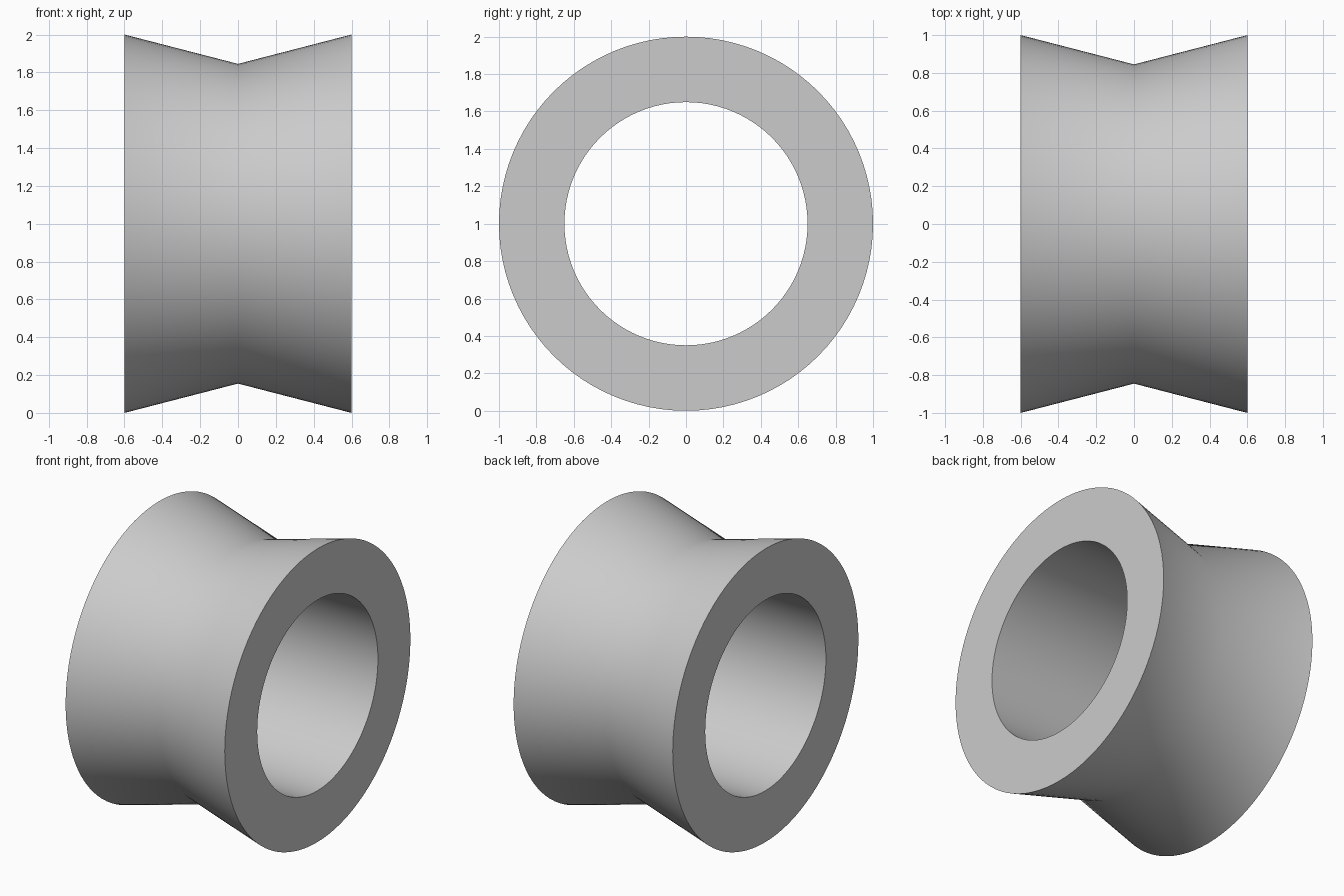
import bpy
import bmesh
import math
from mathutils import Vector

cube = bpy.data.objects.get("Cube")
if cube:
    bpy.data.objects.remove(cube, do_unlink=True)

HALF_WIDTH = 0.6
RIM_RADIUS = 1.0
GROOVE_RADIUS = 0.845
BORE_RADIUS = 0.65
SEGMENTS = 96

# Plain grey material
grey = bpy.data.materials.new("light_grey")
grey.use_nodes = True
colour = (0.6, 0.6, 0.6, 1.0)
grey.diffuse_color = colour
grey.node_tree.nodes["Principled BSDF"].inputs["Base Color"].default_value = colour

# Closed cross-section (x, radius): V-shaped tread outside, straight bore inside
profile = [
    (-HALF_WIDTH, BORE_RADIUS),
    (-HALF_WIDTH, RIM_RADIUS),
    (0, GROOVE_RADIUS),
    (HALF_WIDTH, RIM_RADIUS),
    (HALF_WIDTH, BORE_RADIUS),
]

# Revolve the cross-section about the x axis
bm = bmesh.new()
points = [bm.verts.new((x, 0, r)) for x, r in profile]
edges = [bm.edges.new((a, b)) for a, b in zip(points, points[1:] + points[:1])]
bmesh.ops.spin(bm, geom=points + edges, cent=Vector(), axis=Vector((1, 0, 0)),
               angle=math.tau, steps=SEGMENTS, use_merge=False)
bmesh.ops.remove_doubles(bm, verts=bm.verts[:], dist=0.0001)
bmesh.ops.recalc_face_normals(bm, faces=bm.faces[:])

mesh = bpy.data.meshes.new("grooved_roller")
bm.to_mesh(mesh)
bm.free()
mesh.materials.append(grey)

roller = bpy.data.objects.new("grooved_roller", mesh)
roller.location.z = RIM_RADIUS
bpy.context.collection.objects.link(roller)

# Smooth tread and bore, sharp rims
bpy.ops.object.select_all(action='DESELECT')
roller.select_set(True)
bpy.context.view_layer.objects.active = roller
bpy.ops.object.shade_smooth_by_angle(angle=math.radians(35))
